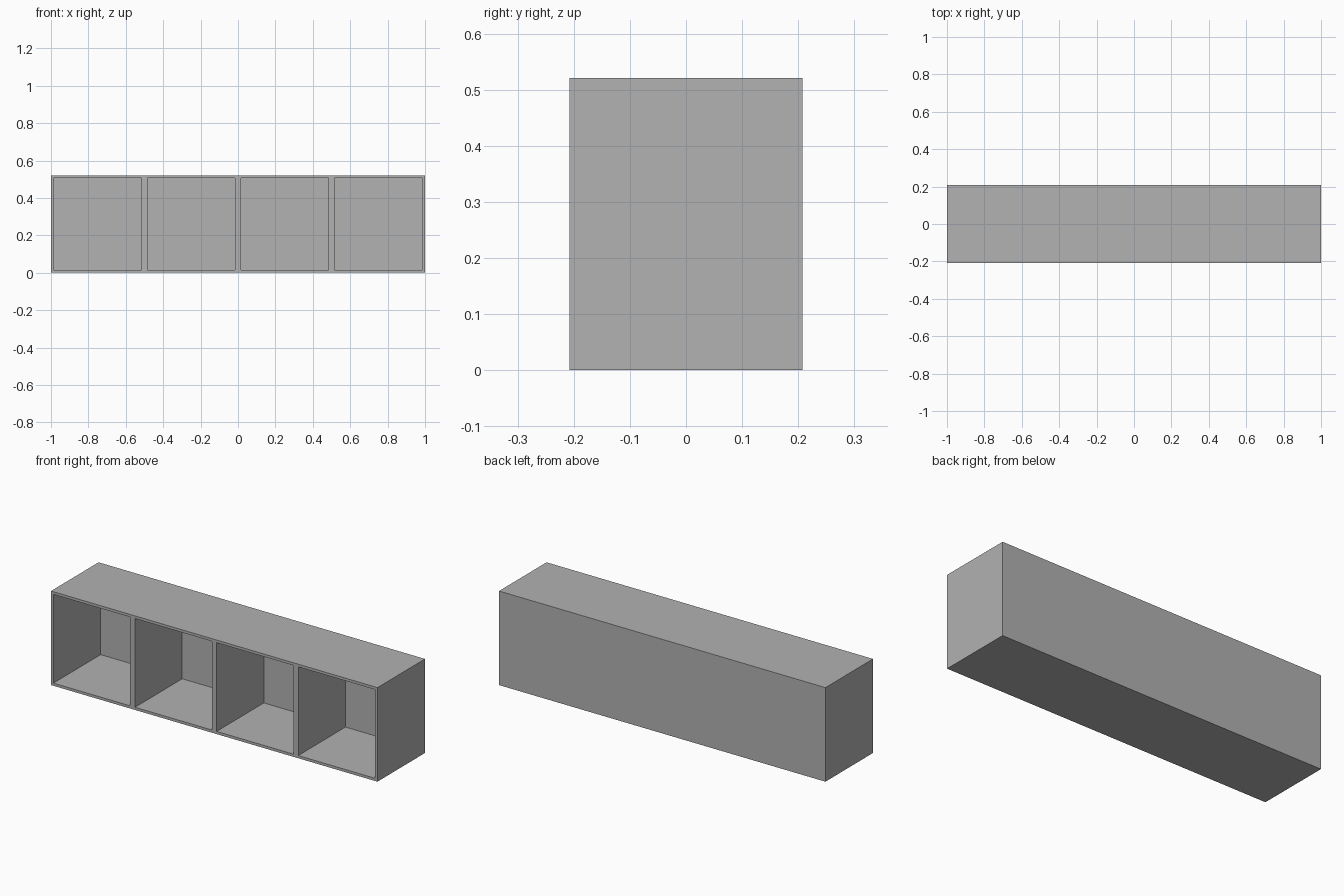
import bpy
import bmesh
import math
from mathutils import Vector

WIDTH, DEPTH, HEIGHT = 2.0, 0.416, 0.521
BAYS = 4
BOARD = 0.021   # thickness of the outer boards, half of a divider
BACK = 0.003    # thin back panel

cube = bpy.data.objects.get("Cube")
if cube:
    bpy.data.objects.remove(cube, do_unlink=True)

# Plain grey finish
grey = bpy.data.materials.new("plain_grey")
grey.use_nodes = True
colour = (0.445, 0.445, 0.445, 1)
grey.diffuse_color = colour
grey.node_tree.nodes["Principled BSDF"].inputs["Base Color"].default_value = colour

# Solid block standing on the ground
bm = bmesh.new()
bmesh.ops.create_cube(bm, size=1)
bmesh.ops.scale(bm, vec=(WIDTH, DEPTH, HEIGHT), verts=bm.verts)
bmesh.ops.translate(bm, vec=(0, 0, HEIGHT / 2), verts=bm.verts)

# Divide into equal bays
for i in range(1, BAYS):
    x = -WIDTH / 2 + i * WIDTH / BAYS
    bmesh.ops.bisect_plane(bm, geom=bm.verts[:] + bm.edges[:] + bm.faces[:],
                           plane_co=(x, 0, 0), plane_no=(1, 0, 0))

# Open compartments: inset each front bay and push it to the back panel
bm.normal_update()
fronts = [f for f in bm.faces if f.normal.y < -0.9]
bmesh.ops.inset_individual(bm, faces=fronts, thickness=BOARD)
for face in fronts:
    new = bmesh.ops.extrude_discrete_faces(bm, faces=[face])["faces"][0]
    rim = face if face.is_valid else new
    bmesh.ops.translate(bm, vec=Vector((0, DEPTH - BACK, 0)), verts=new.verts)

# Merge the flat outer boards into single faces
bmesh.ops.dissolve_limit(bm, angle_limit=math.radians(1),
                         verts=bm.verts, edges=bm.edges)
bmesh.ops.recalc_face_normals(bm, faces=bm.faces)

mesh = bpy.data.meshes.new("shelf_unit")
bm.to_mesh(mesh)
bm.free()
mesh.materials.append(grey)
shelf = bpy.data.objects.new("shelf_unit", mesh)
bpy.context.collection.objects.link(shelf)
